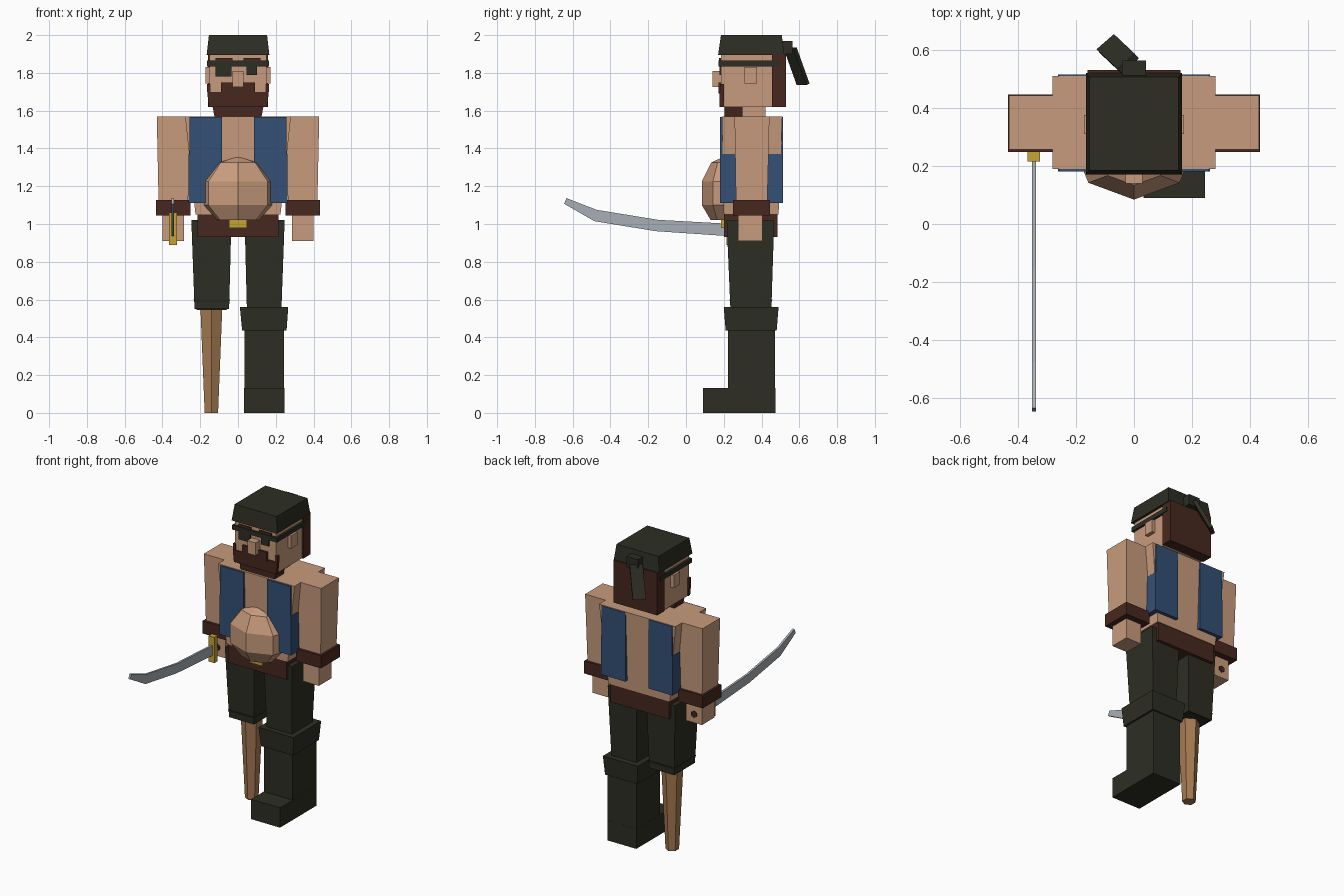
import bpy, bmesh, math
from mathutils import Vector


def material(name, r, g, b):
    m = bpy.data.materials.new(name)
    m.diffuse_color = (r, g, b, 1)
    return m


SKIN = material("skin", 0.58, 0.33, 0.205)
DARK = material("dark cloth", 0.026, 0.027, 0.017)
BROWN = material("dark brown", 0.062, 0.021, 0.014)
BLUE = material("blue cloth", 0.034, 0.08, 0.18)
GOLD = material("gold", 0.56, 0.37, 0.035)
STEEL = material("steel", 0.39, 0.43, 0.46)
WOOD = material("wood", 0.38, 0.2, 0.085)


def loft(name, rings, mat):
    """Bridge equal-length rings of points and cap both ends."""
    bm = bmesh.new()
    loops = [[bm.verts.new(p) for p in ring] for ring in rings]
    n = len(loops[0])
    for a, b in zip(loops, loops[1:]):
        for i in range(n):
            j = (i + 1) % n
            bm.faces.new((a[i], a[j], b[j], b[i]))
    bm.faces.new(loops[0])
    bm.faces.new(loops[-1])
    bmesh.ops.recalc_face_normals(bm, faces=bm.faces)
    me = bpy.data.meshes.new(name)
    bm.to_mesh(me)
    bm.free()
    me.materials.append(mat)
    ob = bpy.data.objects.new(name, me)
    bpy.context.collection.objects.link(ob)
    return ob


def rect(x0, x1, y0, y1, z):
    return [(x0, y0, z), (x1, y0, z), (x1, y1, z), (x0, y1, z)]


def box(name, x, y, z, mat, top_x=None, top_y=None):
    """Box from ranges; the top may have its own x and y range."""
    return loft(name, [rect(*x, *y, z[0]), rect(*(top_x or x), *(top_y or y), z[1])], mat)


def pair(name, x, y, z, mat, top_x=None, top_y=None):
    """The same box on both sides of x = 0."""
    flip = lambda r: r and (-r[1], -r[0])
    box("left_" + name, x, y, z, mat, top_x, top_y)
    box("right_" + name, flip(x), y, z, mat, flip(top_x), top_y)


# head and face
box("head", (-0.15, 0.15), (0.185, 0.46), (1.62, 1.9), SKIN)
box("neck", (-0.09, 0.09), (0.3, 0.42), (1.56, 1.63), SKIN)
pair("ear", (0.145, 0.173), (0.31, 0.375), (1.745, 1.83), SKIN)
box("nose", (-0.03, 0.03), (0.14, 0.19), (1.725, 1.81), SKIN)
box("hair", (-0.16, 0.16), (0.455, 0.53), (1.62, 1.9), BROWN)
box("beard", (-0.155, 0.155), (0.178, 0.2), (1.62, 1.7), BROWN, (-0.163, 0.163))
box("chin_beard", (-0.125, 0.125), (0.205, 0.3), (1.57, 1.625), BROWN, (-0.135, 0.135))
box("moustache", (-0.09, 0.09), (0.172, 0.19), (1.69, 1.75), BROWN)
pair("beard_side", (0.145, 0.163), (0.18, 0.2), (1.7, 1.74), BROWN)
pair("eyebrow", (0.03, 0.12), (0.176, 0.19), (1.85, 1.88), BROWN)
box("eye_patch", (-0.12, -0.035), (0.177, 0.19), (1.78, 1.845), DARK)
box("eye", (0.045, 0.1), (0.177, 0.19), (1.79, 1.84), DARK)

# headscarf with knot and tail
box("headscarf", (-0.166, 0.166), (0.17, 0.52), (1.895, 2.0), DARK,
    (-0.154, 0.154), (0.185, 0.507))
box("headband", (-0.164, 0.164), (0.172, 0.5), (1.835, 1.865), DARK)
box("scarf_knot", (-0.042, 0.042), (0.5, 0.563), (1.9, 1.97), DARK)
w, t = Vector((0.03, 0.026, 0)), Vector((-0.007, 0.008, 0.004))
loft("scarf_tail", [[c - w - t, c + w - t, c + w + t, c - w + t] for c in
                    (Vector((-0.02, 0.552, 1.93)), Vector((-0.092, 0.62, 1.74)))], DARK)

# torso, vest and belt
box("torso", (-0.225, 0.225), (0.2, 0.49), (1.05, 1.57), SKIN,
    (-0.28, 0.28), (0.19, 0.51))
pair("vest_front", (0.085, 0.258), (0.181, 0.22), (1.11, 1.566), BLUE)
pair("vest_back", (0.085, 0.258), (0.48, 0.514), (1.11, 1.566), BLUE)
pair("vest_side", (0.2, 0.262), (0.181, 0.514), (1.11, 1.37), BLUE)
box("belt", (-0.215, 0.215), (0.2, 0.485), (0.93, 1.085), BROWN)
box("buckle", (-0.047, 0.047), (0.185, 0.205), (0.98, 1.03), GOLD)

# faceted belly
profile = [(-0.182, 0.0), (-0.157, -0.06), (0, -0.118), (0.157, -0.06), (0.182, 0.0), (0, 0.05)]
loft("belly", [[(x * s, 0.202 + y * s, z) for x, y in profile] for z, s in
               ((1.02, 0.6), (1.1, 1), (1.225, 1), (1.325, 0.58), (1.352, 0.1))], SKIN)

# arms
pair("arm", (0.265, 0.42), (0.265, 0.43), (1.1, 1.57), SKIN, (0.25, 0.43), (0.257, 0.442))
pair("cuff", (0.252, 0.434), (0.248, 0.446), (1.045, 1.128), BROWN)
pair("hand", (0.285, 0.4), (0.275, 0.405), (0.91, 1.05), SKIN)

# legs: trousers, peg and boot
pair("trouser", (0.047, 0.23), (0.235, 0.452), (0.55, 1.02), DARK,
     (0.035, 0.247), (0.215, 0.467))
box("trouser_hem", (-0.22, -0.06), (0.245, 0.44), (0.545, 0.6), DARK,
    (-0.235, -0.042), (0.23, 0.457))
hexagon = [math.radians(60 * i - 90) for i in range(6)]
loft("peg_leg", [[(-0.141 + r * math.cos(a), 0.345 + r * math.sin(a), z) for a in hexagon]
                 for z, r in ((0, 0.041), (0.56, 0.067))], WOOD)
box("boot_cuff", (0.022, 0.257), (0.21, 0.48), (0.435, 0.56), DARK,
    (0.01, 0.266), (0.2, 0.49))
box("boot_shaft", (0.034, 0.244), (0.222, 0.472), (0.0, 0.45), DARK)
box("boot_foot", (0.033, 0.245), (0.09, 0.473), (0.0, 0.132), DARK)

# curved sword in the right hand
SX = -0.345
blade = [(0.24, 0.935, 1.0), (-0.16, 0.962, 1.022), (-0.485, 1.015, 1.075), (-0.645, 1.107, 1.137)]
loft("sword_blade", [[(SX - 0.007, y, lo), (SX + 0.007, y, lo),
                      (SX + 0.007, y + 0.012, hi), (SX - 0.007, y + 0.012, hi)]
                     for y, lo, hi in blade], STEEL)
box("sword_guard", (SX - 0.021, SX + 0.021), (0.215, 0.25), (0.89, 1.06), GOLD)
loft("sword_grip", [[(SX + 0.022 * math.cos(a), y, 0.968 + 0.022 * math.sin(a)) for a in hexagon]
                    for y in (0.24, 0.412)], BROWN)
